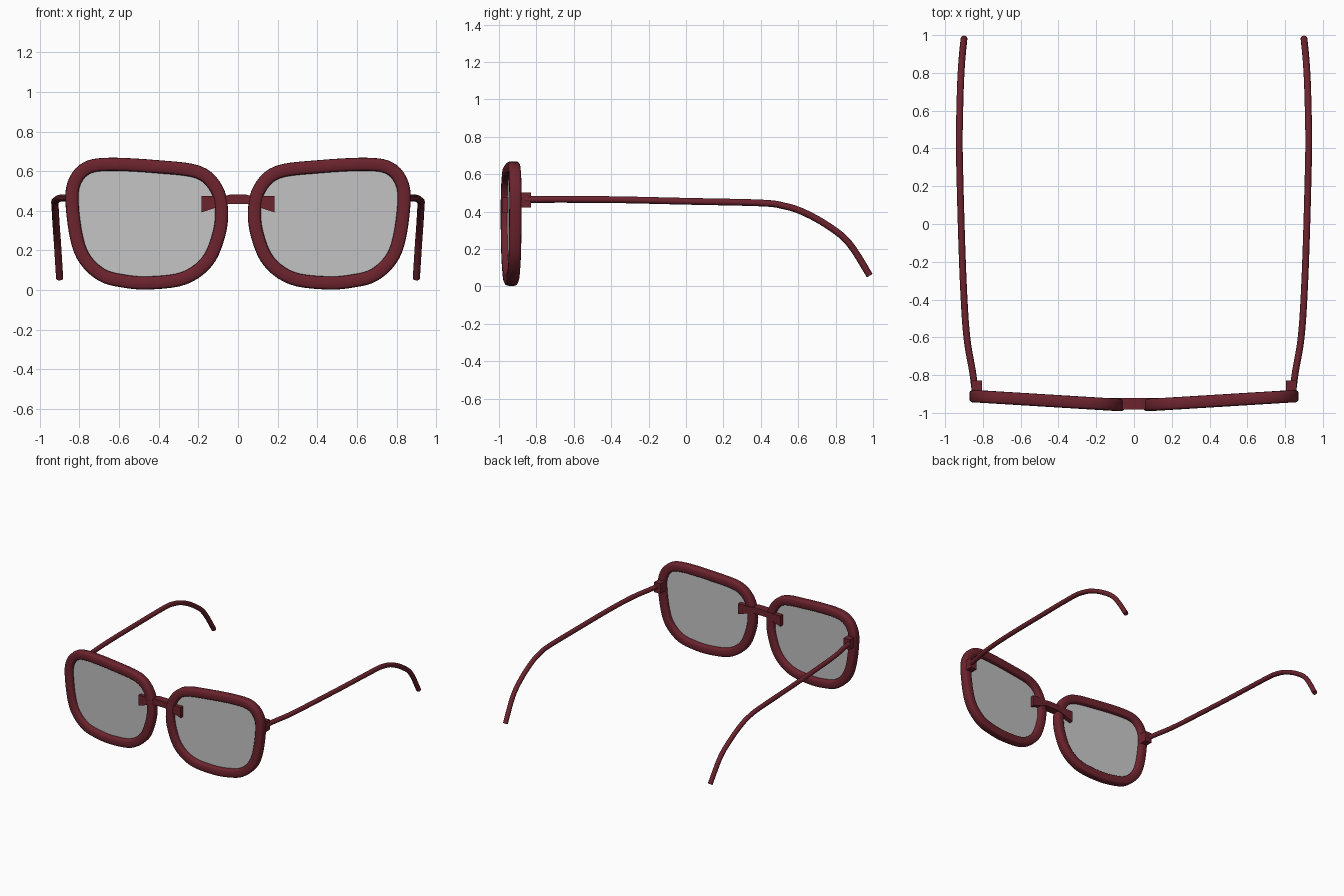
import bpy, bmesh, math
from mathutils import Vector

cube = bpy.data.objects.get("Cube")
if cube:
    bpy.data.objects.remove(cube, do_unlink=True)


def material(name, rgba):
    m = bpy.data.materials.new(name)
    m.use_nodes = True
    m.diffuse_color = rgba
    bsdf = m.node_tree.nodes["Principled BSDF"]
    bsdf.inputs["Base Color"].default_value = (*rgba[:3], 1)
    bsdf.inputs["Alpha"].default_value = rgba[3]
    bsdf.inputs["Roughness"].default_value = 0.5
    return m


frame_red = material("dark red frame", (0.150, 0.017, 0.027, 1))
lens_grey = material("clear grey lens", (0.55, 0.55, 0.55, 0.75))


def finish(bm, name, mat, smooth=True):
    bmesh.ops.recalc_face_normals(bm, faces=bm.faces)
    mesh = bpy.data.meshes.new(name)
    bm.to_mesh(mesh)
    bm.free()
    mesh.materials.append(mat)
    ob = bpy.data.objects.new(name, mesh)
    bpy.context.scene.collection.objects.link(ob)
    if smooth:
        bpy.ops.object.select_all(action="DESELECT")
        ob.select_set(True)
        bpy.context.view_layer.objects.active = ob
        bpy.ops.object.shade_smooth_by_angle(angle=math.radians(40))
    return ob


def spline(points, steps, closed):
    """Smooth curve through the points (Catmull-Rom)."""
    pts = [Vector(p) for p in points]
    n = len(pts)
    get = (lambda i: pts[i % n]) if closed else (lambda i: pts[max(0, min(n - 1, i))])
    out = []
    for i in range(n if closed else n - 1):
        a, b, c, d = (get(i + k) for k in (-1, 0, 1, 2))
        for s in range(steps):
            t = s / steps
            out.append(0.5 * (2 * b + (c - a) * t + (2 * a - 5 * b + 4 * c - d) * t * t
                              + (3 * b - a - 3 * c + d) * t ** 3))
    if not closed:
        out.append(pts[-1])
    return out


def section(radius, sides, power):
    """Round section; a power below one squares it off."""
    def soft(v):
        return math.copysign(abs(v) ** power, v) * radius if abs(v) > 1e-6 else 0
    return [(soft(math.cos(a)), soft(math.sin(a)))
            for a in (2 * math.pi * k / sides for k in range(sides))]


def sweep(path, profile, side_axis, closed):
    bm = bmesh.new()
    n, rings = len(path), []
    for i, p in enumerate(path):
        if closed:
            tangent = path[(i + 1) % n] - path[i - 1]
        else:
            tangent = path[min(i + 1, n - 1)] - path[max(i - 1, 0)]
        u = tangent.cross(side_axis).normalized()
        v = side_axis if closed else u.cross(tangent).normalized()
        rings.append([bm.verts.new(p + u * a + v * b) for a, b in profile])
    m = len(profile)
    for i in range(n if closed else n - 1):
        r, q = rings[i], rings[(i + 1) % n]
        for k in range(m):
            j = (k + 1) % m
            bm.faces.new((r[k], r[j], q[j], q[k]))
    if not closed:
        bm.faces.new(rings[0])
        bm.faces.new(rings[-1])
    return bm


def box(name, lo, hi):
    bm = bmesh.new()
    bmesh.ops.create_cube(bm, size=1)
    lo, hi = Vector(lo), Vector(hi)
    for v in bm.verts:
        v.co = (lo + hi) / 2 + v.co * (hi - lo)
    return finish(bm, name, frame_red, False)


# Centre line of one rim (x, z) and of one temple arm (x, y, z)
RIM = [(.20, .595), (.41, .623), (.65, .635), (.765, .615), (.825, .545),
       (.838, .445), (.815, .265), (.772, .155), (.685, .075), (.575, .045),
       (.445, .036), (.272, .06), (.155, .145), (.098, .275), (.083, .395), (.108, .51)]
ARM = [(.843, -.87, .465), (.855, -.78, .465), (.885, -.6, .465), (.902, -.35, .463),
       (.915, 0, .455), (.925, .4, .446), (.924, .52, .431), (.922, .62, .4),
       (.918, .75, .33), (.911, .87, .233), (.9, .982, .058)]

for side, s in (("left", 1), ("right", -1)):
    # Rim, swept back slightly towards the temple
    path = spline([(s * x, -.963 + .061 * x, z) for x, z in RIM], 5, True)
    finish(sweep(path, section(.033, 16, .5), Vector((0, 1, 0)), True),
           side + "_rim", frame_red)
    # Lens sheet, its border buried in the rim
    bm = bmesh.new()
    bm.faces.new([bm.verts.new(p) for p in path])
    finish(bm, side + "_lens", lens_grey, False)
    # Hinge block and temple arm
    xs = sorted((s * .805, s * .86))
    box(side + "_hinge", (xs[0], -.9, .422), (xs[1], -.828, .502))
    path = spline([(s * x, y, z) for x, y, z in ARM], 5, False)
    finish(sweep(path, section(.018, 12, 1), Vector((1, 0, 0)), False),
           side + "_temple_arm", frame_red)

# Bridge: a flat bar whose ends flare into nose tabs
half = [(.04, .434, .482), (.065, .432, .476), (.185, .392, .476)]
stations = [(-x, a, b) for x, a, b in reversed(half)] + half
bm = bmesh.new()
rows = [[bm.verts.new((x, y, z)) for y, z in ((-.983, a), (-.92, a), (-.92, b), (-.983, b))]
        for x, a, b in stations]
for r, q in zip(rows, rows[1:]):
    for k in range(4):
        bm.faces.new((r[k], r[(k + 1) % 4], q[(k + 1) % 4], q[k]))
bm.faces.new(rows[0])
bm.faces.new(rows[-1])
finish(bm, "bridge", frame_red, False)
